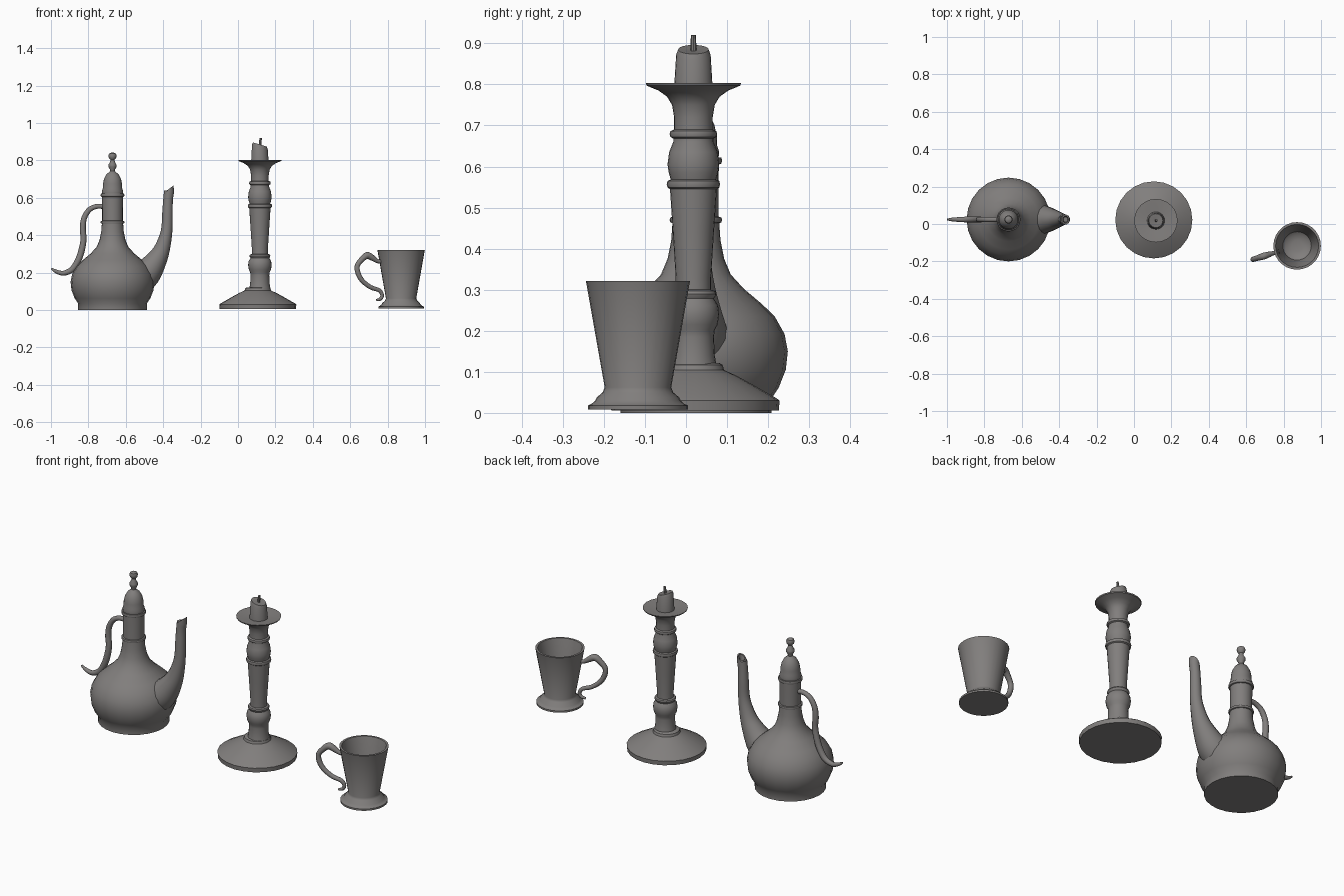
import bpy, bmesh, math
from mathutils import Vector

metal = bpy.data.materials.new("dark_metal")
metal.diffuse_color = (.22, .21, .205, 1)


def finish(bm, name, angle=38):
    bmesh.ops.remove_doubles(bm, verts=bm.verts, dist=1e-5)
    bmesh.ops.recalc_face_normals(bm, faces=bm.faces)
    me = bpy.data.meshes.new(name)
    for f in bm.faces:
        f.smooth = True
    bm.to_mesh(me)
    bm.free()
    me.set_sharp_from_angle(angle=math.radians(angle))
    me.materials.append(metal)
    ob = bpy.data.objects.new(name, me)
    bpy.context.collection.objects.link(ob)
    return ob


def bridge(bm, rings):
    n = len(rings[0])
    for a, b in zip(rings, rings[1:]):
        for i in range(n):
            j = (i + 1) % n
            bm.faces.new((a[i], a[j], b[j], b[i]))


def lathe(name, profile, x, y, sides=24, tilt=0, tilt_from=9):
    """Revolve (radius, z) points; rings above tilt_from get a slanted top."""
    bm = bmesh.new()
    rings = []
    for r, z in profile:
        ring = []
        for i in range(sides):
            a = 2 * math.pi * i / sides
            dx = r * math.cos(a)
            dz = tilt * dx if z >= tilt_from else 0
            ring.append(bm.verts.new((x + dx, y + r * math.sin(a), z + dz)))
        rings.append(ring)
    bridge(bm, rings)
    return finish(bm, name)


def smooth_path(pts, steps):
    p = [Vector(q) for q in pts]
    p = [2 * p[0] - p[1]] + p + [2 * p[-1] - p[-2]]
    out = []
    for a, b, c, d in zip(p, p[1:], p[2:], p[3:]):
        for s in range(steps):
            t = s / steps
            out.append(0.5 * (2 * b + (c - a) * t + (2 * a - 5 * b + 4 * c - d) * t * t
                              + (3 * b - a - 3 * c + d) * t ** 3))
    return out + [p[-2]]


def tube(name, pts, x, y, angle=0, sides=12, steps=4, end_dir=None, hole=0):
    """Sweep a circle along (distance, z, radius) points in a vertical plane."""
    path = smooth_path(pts, steps)
    out = Vector((math.cos(angle), math.sin(angle), 0))
    side = Vector((-out.y, out.x, 0))
    up = Vector((0, 0, 1))
    bm = bmesh.new()
    rings = []

    def add(c, t, r):
        t = t.normalized()
        n = -t.y * out + t.x * up
        o = Vector((x, y, 0)) + out * c.x + up * c.y
        rings.append([bm.verts.new(o + r * (math.cos(a) * n + math.sin(a) * side))
                      for a in (2 * math.pi * i / sides for i in range(sides))])

    for i, c in enumerate(path):
        t = (path[min(i + 1, len(path) - 1)] - path[max(i - 1, 0)]).xy
        if end_dir and i == len(path) - 1:
            t = Vector(end_dir)
        add(c, t, c.z)
    if hole:  # rim and inside of the mouth
        add(path[-1], t, path[-1].z * 0.7)
        add(path[-1] - Vector((0, hole, 0)), t, path[-1].z * 0.55)
    bridge(bm, rings)
    bm.faces.new(rings[0])
    bm.faces.new(rings[-1])
    return finish(bm, name)


# --- Coffee pot ---
PX, PY = -0.671, 0.024
lathe("pot_body", [
    (0, 0), (.184, 0), (.184, .035), (.202, .062), (.219, .105), (.224, .15), (.216, .192),
    (.192, .235), (.161, .265), (.117, .302), (.085, .337), (.069, .375), (.06, .42), (.057, .462),
    (.062, .464), (.064, .47), (.062, .476), (.055, .478), (.055, .54), (.056, .605),
    (.062, .607), (.064, .614), (.062, .622), (.05, .622), (0, .622)], PX, PY)
lathe("pot_lid", [
    (0, .62), (.055, .62), (.057, .635), (.052, .65), (.051, .675), (.045, .702), (.032, .726),
    (.02, .736), (.013, .743), (.014, .752), (.022, .766), (.022, .776), (.013, .792),
    (.011, .803), (.019, .812), (.022, .825), (.018, .836), (.009, .841), (0, .842)], PX, PY)
tube("pot_spout", [
    (.13, .15, .085), (.185, .2, .077), (.23, .26, .059), (.264, .325, .043), (.289, .42, .031),
    (.294, .52, .028), (.297, .59, .026), (.305, .65, .027)], PX, PY, sides=16,
    end_dir=(-.61, .79), hole=.03)
tube("pot_handle", [
    (.04, .553, .013), (.085, .554, .013), (.125, .535, .014), (.152, .49, .015),
    (.159, .435, .016), (.155, .38, .016), (.165, .32, .017), (.184, .265, .017),
    (.216, .217, .016), (.262, .197, .013), (.3, .206, .01), (.327, .222, .005)],
    PX, PY, angle=math.pi)

# --- Candlestick ---
CX, CY = .117, .018
lathe("candlestick_base", [
    (0, .006), (.204, .006), (.206, .03), (.198, .036), (.14, .069), (.1, .091), (.071, .104),
    (.067, .117), (.06, .121), (0, .121)], .106, .022)
lathe("candlestick_stem", [
    (0, .118), (.056, .118), (.052, .14), (.05, .185), (.052, .202), (.059, .215), (.063, .24),
    (.06, .262), (.05, .278), (.054, .284), (.056, .29), (.053, .297), (.043, .3), (.043, .33),
    (.05, .44), (.057, .545), (.063, .549), (.065, .557), (.063, .565), (.055, .568),
    (.06, .585), (.063, .605), (.059, .635), (.049, .66), (.049, .668), (.056, .672),
    (.058, .679), (.056, .686), (.047, .69), (.047, .72), (.052, .75), (.064, .77),
    (.085, .785), (.114, .797), (.116, .803), (.11, .803), (.06, .793), (0, .793)], CX, CY)
lathe("candle", [(0, .79), (.047, .79), (.042, .872), (.037, .885), (.012, .884), (0, .882)],
      CX, CY, tilt=-.3, tilt_from=.87)
tube("wick", [(0, .87, .007), (.002, .9, .007), (.005, .92, .006)], CX, CY, sides=8, steps=1)

# --- Cup ---
UX, UY = .872, -.117
lathe("cup", [
    (0, .008), (.122, .008), (.122, .018), (.113, .022), (.104, .03), (.1, .038), (.086, .05),
    (.081, .062), (.126, .317), (.127, .321), (.115, .321), (.113, .315), (.076, .085),
    (.06, .072), (.03, .066), (0, .065)], UX, UY, sides=28)
tube("cup_handle", [
    (.1, .26, .01), (.13, .261, .011), (.162, .28, .016), (.19, .292, .018),
    (.222, .268, .015), (.245, .236, .014), (.24, .195, .014), (.215, .155, .013),
    (.17, .122, .012), (.122, .105, .011), (.106, .08, .01), (.115, .06, .009),
    (.138, .053, .006)], UX, UY, angle=math.radians(197))
